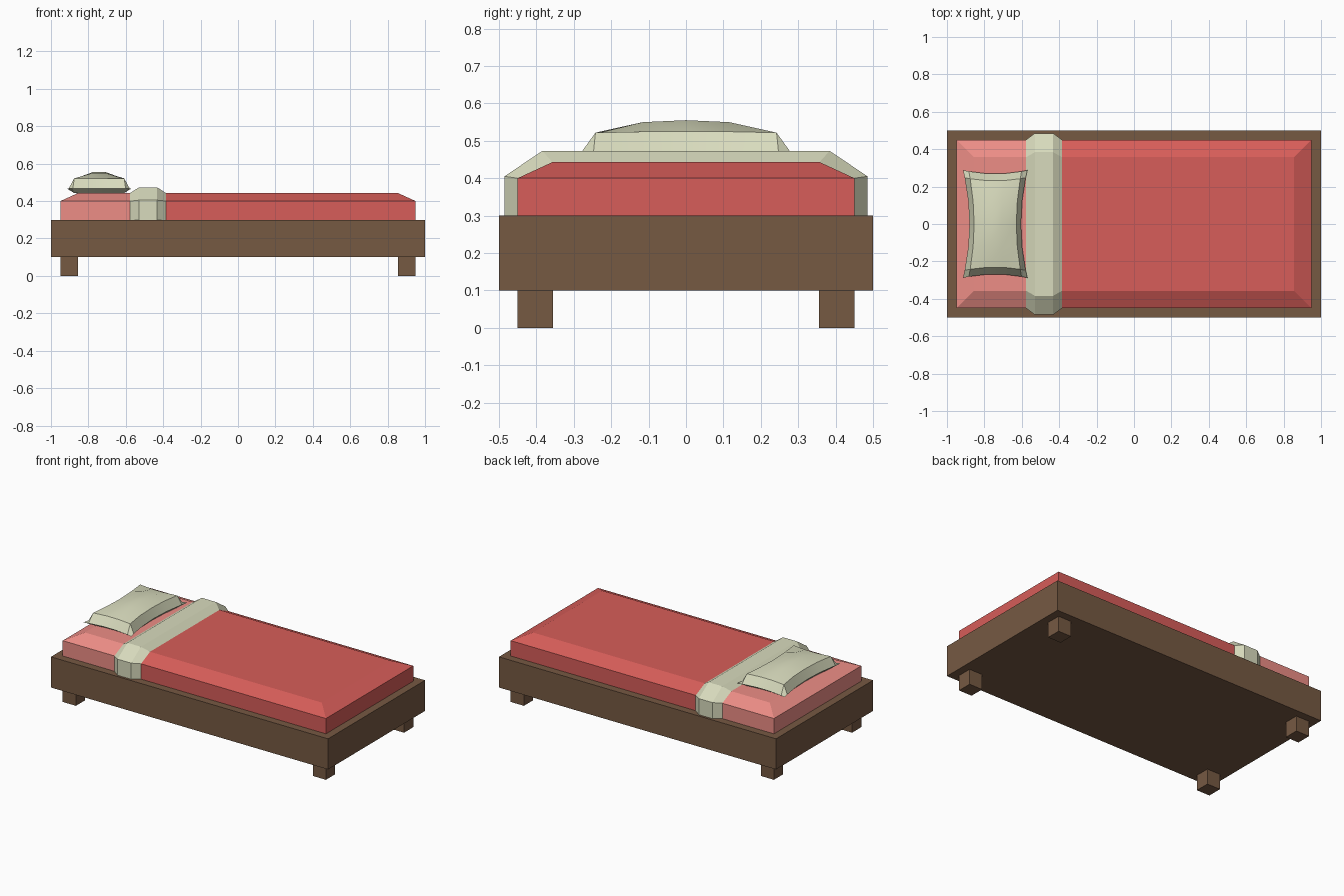
import bpy, bmesh

if "Cube" in bpy.data.objects:
    bpy.data.objects.remove(bpy.data.objects["Cube"])


def material(name, rgb):
    m = bpy.data.materials.new(name)
    m.diffuse_color = (*rgb, 1)
    m.use_nodes = True
    m.node_tree.nodes["Principled BSDF"].inputs["Base Color"].default_value = m.diffuse_color
    return m


WOOD = material("wood", (0.18, 0.10, 0.055))
RED = material("blanket_red", (0.68, 0.11, 0.10))
PINK = material("sheet_pink", (0.85, 0.27, 0.24))
CREAM = material("cream_cloth", (0.69, 0.71, 0.51))


def finish(name, bm, *mats):
    bmesh.ops.recalc_face_normals(bm, faces=bm.faces)
    me = bpy.data.meshes.new(name)
    bm.to_mesh(me)
    bm.free()
    ob = bpy.data.objects.new(name, me)
    bpy.context.collection.objects.link(ob)
    for m in mats:
        me.materials.append(m)
    return ob


def loft(loops):
    """Closed solid through loops of equal point count."""
    bm = bmesh.new()
    rings = [[bm.verts.new(p) for p in loop] for loop in loops]
    n = len(rings[0])
    for a, b in zip(rings, rings[1:]):
        for i in range(n):
            j = (i + 1) % n
            bm.faces.new((a[i], a[j], b[j], b[i]))
    bm.faces.new(rings[0])
    bm.faces.new(rings[-1])
    return bm


def rect(x0, x1, y0, y1, z):
    return [(x0, y0, z), (x1, y0, z), (x1, y1, z), (x0, y1, z)]


def box(name, x0, x1, y0, y1, z0, z1, mat):
    return finish(name, loft([rect(x0, x1, y0, y1, z) for z in (z0, z1)]), mat)


# Frame and four legs
box("bed_frame", -1, 1, -0.5, 0.5, 0.1, 0.3, WOOD)
for xn, sx in (("head", -1), ("foot", 1)):
    for yn, sy in (("front", -1), ("back", 1)):
        xs = sorted((0.855 * sx, 0.95 * sx))
        ys = sorted((0.355 * sy, 0.45 * sy))
        box(f"{xn}_{yn}_leg", *xs, *ys, 0, 0.1, WOOD)

# Mattress with sloped top edges: pink sheet at the head, red blanket beyond
bm = loft([rect(-a, a, -b, b, z) for a, b, z in
           ((0.95, 0.45, 0.3), (0.95, 0.45, 0.4), (0.855, 0.357, 0.443))])
bmesh.ops.bisect_plane(bm, geom=bm.verts[:] + bm.edges[:] + bm.faces[:],
                       plane_co=(-0.48, 0, 0), plane_no=(1, 0, 0))
for f in bm.faces:
    f.material_index = int(f.calc_center_median().x < -0.48)
finish("mattress", bm, RED, PINK)

# Folded blanket band wrapped over the mattress
def band(x, half):
    return [(x, -y, z) for y, z in half] + [(x, y, z) for y, z in reversed(half)]


low = [(0.45, 0.3), (0.45, 0.4), (0.357, 0.443)]
high = [(0.485, 0.3), (0.485, 0.405), (0.384, 0.473)]
finish("folded_band", loft([band(-0.577, low), band(-0.53, high),
                            band(-0.432, high), band(-0.385, low)]), CREAM)

# Pillow: two puffed grids sharing a pinched rim
US = {-1: 0, -0.82: 0.65, -0.25: 1, 0.25: 1, 0.82: 0.65, 1: 0}
VS = {-1: 0, -0.86: 0.62, -0.43: 0.94, 0: 1, 0.43: 0.94, 0.86: 0.62, 1: 0}
bm = bmesh.new()
grids = []
for side in (1, -1):
    g = []
    for u, hu in US.items():
        row = []
        for v, hv in VS.items():
            h = min(hu, hv)
            z = 0.467 + (0.088 * h if side > 0 else -0.026 * min(1, 1.5 * h))
            x = -0.742 + 0.172 * u * (1 - 0.2 * (1 - v * v))
            y = 0.288 * v * (1 - 0.07 * (1 - u * u))
            row.append(bm.verts.new((x, y, z)))
        g.append(row)
    for a, b in zip(g, g[1:]):
        for j in range(len(VS) - 1):
            bm.faces.new((a[j], a[j + 1], b[j + 1], b[j]))
bmesh.ops.remove_doubles(bm, verts=bm.verts, dist=0.0005)
pillow = finish("pillow", bm, CREAM)
bpy.context.view_layer.objects.active = pillow
pillow.select_set(True)
bpy.ops.object.shade_smooth_by_angle(angle=0.5)
